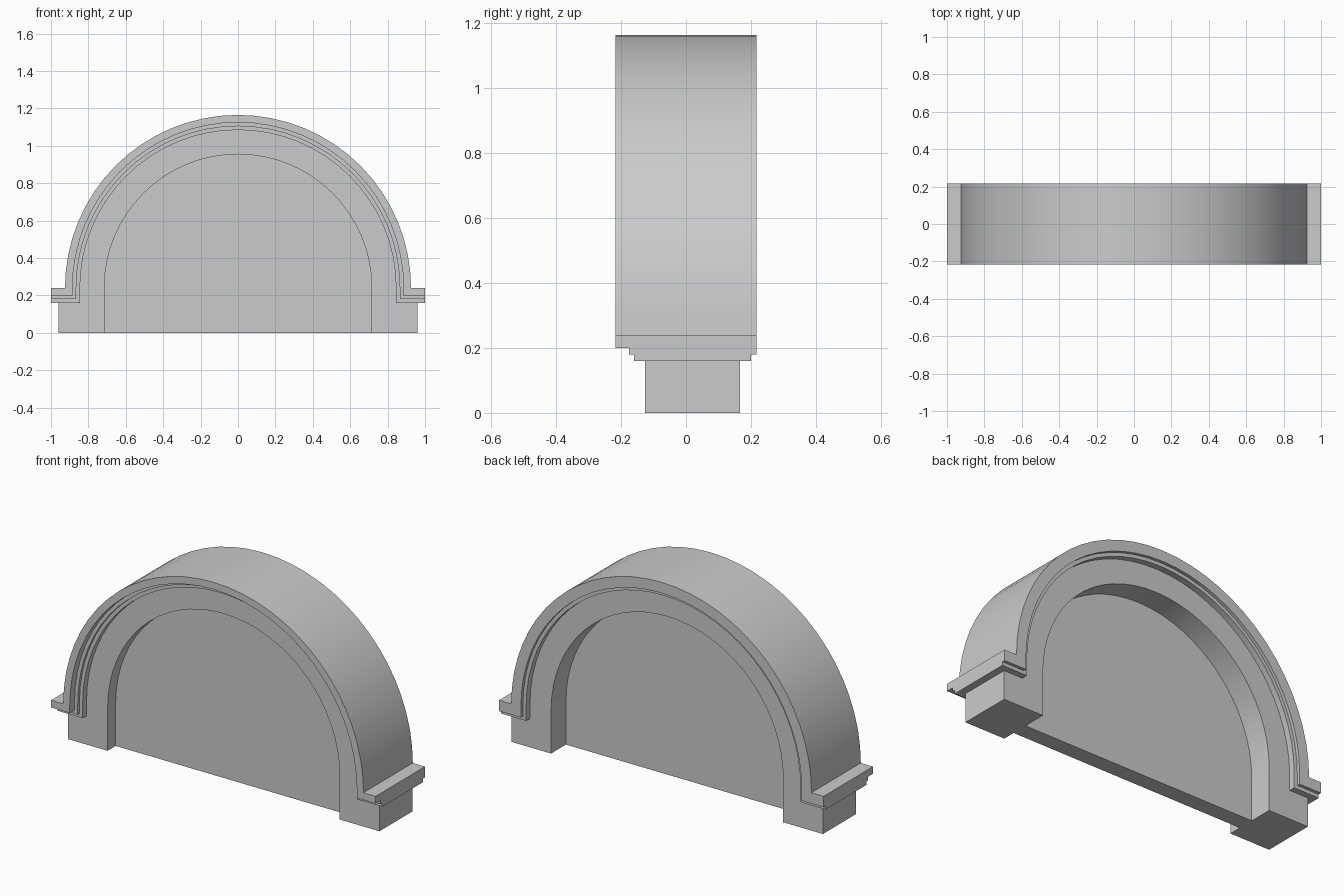
import bpy, bmesh, math

cube = bpy.data.objects.get("Cube")
if cube:
    bpy.data.objects.remove(cube, do_unlink=True)

R, SPRING, SEGS = 0.925, 0.24, 32     # outer radius, springing height, arc segments

stone = bpy.data.materials.new("plain_grey")
stone.use_nodes = True
stone.diffuse_color = (0.6, 0.6, 0.6, 1)
stone.node_tree.nodes["Principled BSDF"].inputs["Base Color"].default_value = (0.6, 0.6, 0.6, 1)


def arc(r):
    """Half circle from the left springing point to the right one."""
    return [(r * math.cos(math.pi * i / SEGS), SPRING + r * math.sin(math.pi * i / SEGS))
            for i in range(SEGS + 1)]


def finish(name, bm):
    bmesh.ops.remove_doubles(bm, verts=bm.verts, dist=1e-5)
    bmesh.ops.recalc_face_normals(bm, faces=bm.faces)
    mesh = bpy.data.meshes.new(name)
    bm.to_mesh(mesh)
    bm.free()
    mesh.materials.append(stone)
    obj = bpy.data.objects.new(name, mesh)
    bpy.context.collection.objects.link(obj)
    bpy.ops.object.select_all(action='DESELECT')
    obj.select_set(True)
    bpy.context.view_layer.objects.active = obj
    bpy.ops.object.shade_smooth_by_angle(angle=math.radians(30))
    return obj


def sweep(name, rings, closed_ends=True):
    """Bridge equal closed rings in order and cap the two ends."""
    bm = bmesh.new()
    loops = [[bm.verts.new(p) for p in ring] for ring in rings]
    n = len(loops[0])
    for a, b in zip(loops, loops[1:]):
        for i in range(n):
            j = (i + 1) % n
            bm.faces.new((a[i], a[j], b[j], b[i]))
    bm.faces.new(loops[0])
    bm.faces.new(loops[-1])
    # the foot and springing rings meet along the outer line
    bmesh.ops.dissolve_degenerate(bm, dist=1e-5, edges=bm.edges)
    return finish(name, bm)


# Stepped hood moulding: cross-section of (inward offset, depth) swept round the arch
section = [(0, -0.217), (0.04, -0.217), (0.04, -0.175), (0.06, -0.175), (0.06, -0.16),
           (0.08, -0.16), (0.08, 0.2), (0.06, 0.2), (0.06, 0.217), (0, 0.217)]


def hood_path(d):
    foot = SPRING - d
    return [(1, foot), (R - d, foot)] + arc(R - d) + [(d - R, foot), (-1, foot)]


paths = [(hood_path(d), y) for d, y in section]
sweep("hood_moulding", [[(path[k][0], y, path[k][1]) for path, y in paths]
                        for k in range(len(paths[0][0]))])

# Arch body with square feet, its outer face buried in the hood
r_out, r_in, foot_x, foot_z = 0.88, 0.715, 0.96, 0.2
outer = [(foot_x, 0), (foot_x, foot_z), (r_out, foot_z)] + arc(r_out) \
    + [(-r_out, foot_z), (-foot_x, foot_z), (-foot_x, 0)]
inner = [(r_in, 0)] * 3 + arc(r_in) + [(-r_in, 0)] * 3
y0, y1 = -0.126, 0.166
body_rings = []
for (ox, oz), (ix, iz) in zip(outer, inner):
    body_rings.append([(ox, y0, oz), (ix, y0, iz), (ix, y1, iz), (ox, y1, oz)])
sweep("arch_body", body_rings)

# Recessed panel filling the opening
outline = [(r_in, 0)] + arc(r_in) + [(-r_in, 0)]
sweep("recessed_panel", [[(x, y, z) for x, z in outline] for y in (-0.055, 0.035)])
